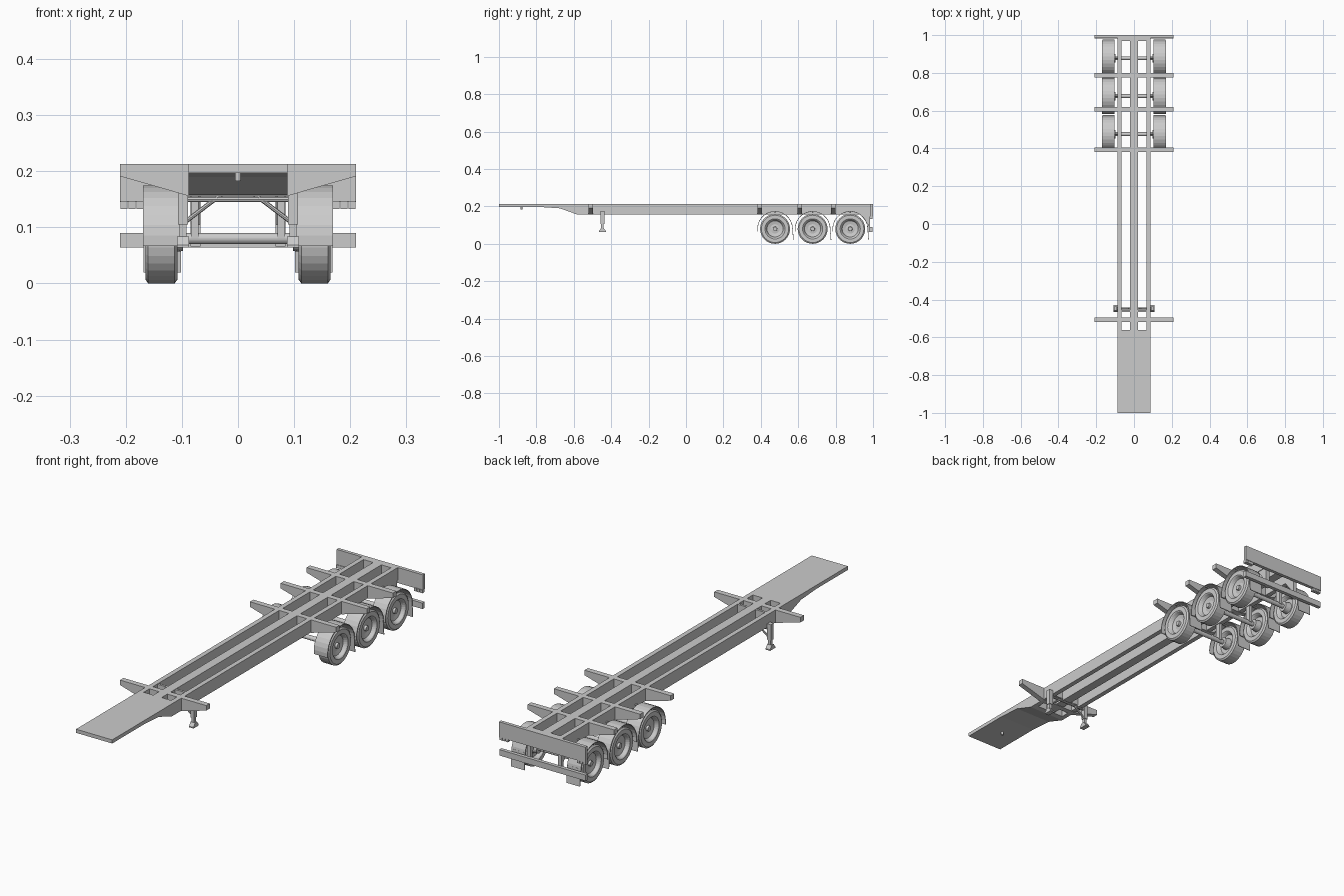
import bpy, bmesh, math
from mathutils import Vector

if "Cube" in bpy.data.objects:
    bpy.data.objects.remove(bpy.data.objects["Cube"])


def finish(bm, name):
    bmesh.ops.recalc_face_normals(bm, faces=bm.faces)
    me = bpy.data.meshes.new(name)
    bm.to_mesh(me)
    bm.free()
    ob = bpy.data.objects.new(name, me)
    bpy.context.collection.objects.link(ob)
    return ob


def box(name, x0, x1, y0, y1, z0, z1):
    bm = bmesh.new()
    bmesh.ops.create_cube(bm, size=1)
    for v in bm.verts:
        v.co = Vector((x1 if v.co.x > 0 else x0, y1 if v.co.y > 0 else y0, z1 if v.co.z > 0 else z0))
    return finish(bm, name)


def prism(name, pts, a, b, axis):
    """Extrude a profile: axis 'x' takes (y, z) points, axis 'y' takes (x, z) points."""
    bm = bmesh.new()
    place = (lambda p, t: (t, p[0], p[1])) if axis == 'x' else (lambda p, t: (p[0], t, p[1]))
    f = bm.faces.new([bm.verts.new(place(p, a)) for p in pts])
    d = Vector((b - a, 0, 0)) if axis == 'x' else Vector((0, b - a, 0))
    ext = bmesh.ops.extrude_face_region(bm, geom=[f])
    bmesh.ops.translate(bm, vec=d, verts=[g for g in ext['geom'] if isinstance(g, bmesh.types.BMVert)])
    bm.faces.ensure_lookup_table()
    if len([g for g in bm.faces]) == len(pts) + 1:
        bm.faces.new([v for v in bm.verts][:len(pts)])
    return finish(bm, name)


def rod(name, p, q, r, n=12):
    p, q = Vector(p), Vector(q)
    bm = bmesh.new()
    bmesh.ops.create_cone(bm, cap_ends=True, segments=n, radius1=r, radius2=r, depth=(q - p).length)
    rot = (q - p).to_track_quat('Z', 'Y')
    for v in bm.verts:
        v.co = rot @ v.co + (p + q) / 2
    return finish(bm, name)


def lathe_x(name, prof, y, z, n=32):
    """Revolve (x, radius) points around an axle line."""
    bm = bmesh.new()
    rings = []
    for x, r in prof:
        rings.append([bm.verts.new((x, y + r * math.cos(2 * math.pi * i / n),
                                    z + r * math.sin(2 * math.pi * i / n))) for i in range(n)])
    for a, b in zip(rings, rings[1:]):
        for i in range(n):
            bm.faces.new((a[i], a[(i + 1) % n], b[(i + 1) % n], b[i]))
    bm.faces.new(rings[0])
    bm.faces.new(rings[-1])
    return finish(bm, name)


def mirror_x(ob):
    m = ob.modifiers.new("mirror", 'MIRROR')
    m.use_axis = (True, False, False)
    m.use_mirror_merge = False
    return ob


TOP, BOT = 0.213, 0.158

# Gooseneck with sloped throat, and kingpin
prism("gooseneck", [(-1, 0.197), (-0.78, 0.197), (-0.675, 0.19), (-0.585, BOT),
                    (-0.56, BOT), (-0.56, TOP), (-1, TOP)], -0.088, 0.088, 'x')
rod("coupling_pin", (0, -0.88, 0.183), (0, -0.88, 0.2), 0.005)

# Chassis rails
mirror_x(box("side_rail", 0.067, 0.088, -0.565, 0.99, BOT, TOP))
box("centre_rail", -0.02, 0.02, -0.565, 0.99, BOT, TOP)
box("rear_cross_member", -0.08, 0.08, 0.968, 0.988, BOT, TOP)
box("front_cross_member", -0.08, 0.08, -0.465, -0.455, BOT + 0.01, TOP - 0.001)

# Tapered bolsters
for y in (-0.508, 0.394, 0.607, 0.788):
    prism("bolster", [(-0.21, TOP), (-0.21, 0.191), (-0.088, BOT - 0.002), (0.088, BOT - 0.002),
                      (0.21, 0.191), (0.21, TOP)], y - 0.012, y + 0.012, 'y')

# Rear end beam, lamps, bumper and its brackets
box("rear_beam", -0.21, 0.21, 0.985, 1.0, 0.145, TOP)
for i in range(3):
    x = 0.168 + i * 0.0145
    mirror_x(box("tail_lamp", x, x + 0.0125, 0.982, 0.998, 0.133, 0.147))
box("bumper", -0.21, 0.21, 0.982, 0.998, 0.064, 0.09)
mirror_x(prism("bumper_bracket", [(0.93, 0.16), (0.972, 0.105), (0.972, 0.066), (0.985, 0.066),
                                  (0.985, 0.16)], 0.067, 0.085, 'x'))

# Landing gear
mirror_x(box("landing_leg", 0.089, 0.107, -0.457, -0.437, 0.105, 0.175))
mirror_x(box("landing_leg_inner", 0.092, 0.104, -0.454, -0.44, 0.075, 0.11))
mirror_x(prism("landing_foot", [(-0.465, 0.064), (-0.429, 0.064), (-0.429, 0.069), (-0.44, 0.084),
                                (-0.454, 0.084), (-0.465, 0.069)], 0.087, 0.109, 'x'))
mirror_x(rod("landing_brace", (0.028, -0.447, 0.16), (0.095, -0.447, 0.109), 0.004, 8))
rod("landing_cross_shaft", (-0.1, -0.447, 0.15), (0.1, -0.447, 0.15), 0.005, 8)

# Wheels, axles, fenders and mud flaps
R, ZC = 0.08, 0.08
tyre = [(0.125, 0.012), (0.125, 0.043), (0.112, 0.05), (0.108, 0.054), (0.108, 0.073), (0.113, R),
        (0.16, R), (0.165, 0.073), (0.165, 0.054), (0.162, 0.05), (0.148, 0.043), (0.144, 0.025),
        (0.146, 0.012), (0.156, 0.011)]
for y in (0.476, 0.677, 0.878):
    mirror_x(lathe_x("wheel", tyre, y, ZC))
    rod("axle", (-0.128, y, ZC), (0.128, y, ZC), 0.01, 16)
    mirror_x(lathe_x("brake_drum", [(0.098, 0.022), (0.126, 0.026)], y, ZC, 20))
    mirror_x(box("axle_seat", 0.07, 0.084, y - 0.012, y + 0.012, 0.08, BOT + 0.005))
    # Fender arc from low front, over the tyre, to the rear flap
    angs = [math.radians(188 - i * 184 / 16) for i in range(17)]
    outer = [(y + 0.095 * math.cos(a), ZC + 0.095 * math.sin(a)) for a in angs]
    inner = [(y + 0.092 * math.cos(a), ZC + 0.092 * math.sin(a)) for a in reversed(angs)]
    mirror_x(prism("fender", outer + inner, 0.102, 0.169, 'x'))
    mirror_x(prism("mud_flap", [(y + 0.091, 0.095), (y + 0.094, 0.095), (y + 0.1, 0.02), (y + 0.097, 0.02)],
                   0.102, 0.168, 'x'))
    # Fender stay to the chassis
    mirror_x(rod("fender_stay", (0.08, y, 0.168), (0.165, y, 0.168), 0.004, 8))
